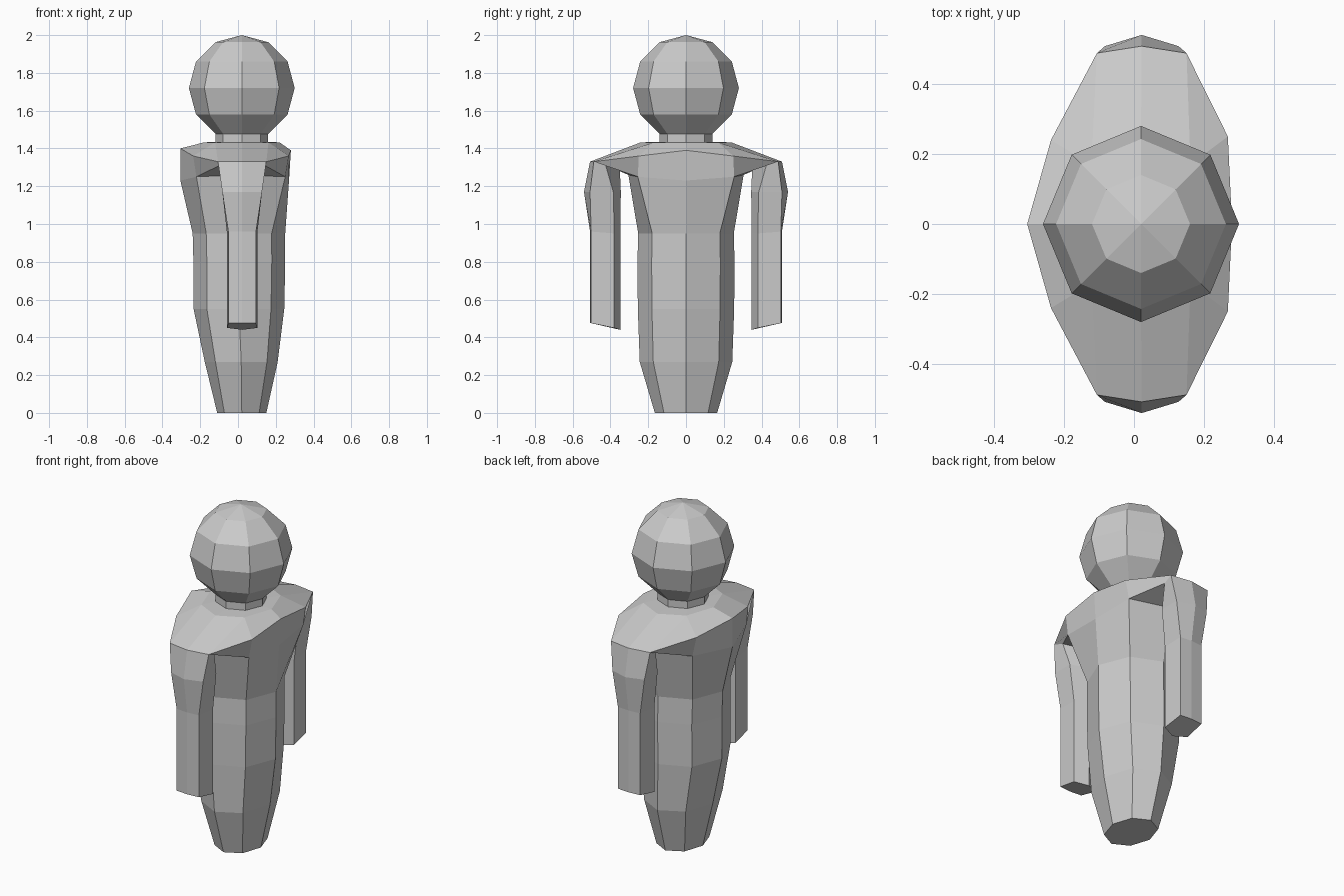
import bpy, bmesh
from math import sin, cos, pi
from mathutils import Vector

if "Cube" in bpy.data.objects:
    bpy.data.objects.remove(bpy.data.objects["Cube"])

bm = bmesh.new()

def add(points):
    return [bm.verts.new(Vector(p)) for p in points]

def half_ring(cx, rx, ry, z):
    """Five points of an octagon, on the +y side."""
    return add([(cx + rx * cos(i * pi / 4),
                 0 if i in (0, 4) else ry * sin(i * pi / 4), z) for i in range(5)])

def bridge(a, b, closed=False):
    n = len(a)
    for i in range(n if closed else n - 1):
        j = (i + 1) % n
        bm.faces.new((a[i], a[j], b[j], b[i]))

# tapered trunk, up to the armpit
trunk = [half_ring(*r) for r in [(.02, .13, .165, 0), (.017, .193, .245, .27),
                                 (.005, .24, .255, .55), (.007, .243, .257, .8),
                                 (.005, .245, .253, .95)]]
pit = add([(.27, 0, 1.23), (.25, .255, 1.25), (.02, .305, 1.26),
           (-.22, .255, 1.25), (-.305, 0, 1.23)])
trunk.append(pit)
bm.faces.new(trunk[0])
for a, b in zip(trunk, trunk[1:]):
    bridge(a, b)

# neck and its base
base = half_ring(.02, .2, .24, 1.432)
low = half_ring(.02, .14, .14, 1.435)
high = half_ring(.02, .14, .14, 1.478)
bridge(base, low)
bridge(low, high)

# arm: six-sided rings (outer centre, front corner, mid, inner, mid, back corner)
def arm_ring(w, outer, corner, mid, mw, inner, zo, zm, zi):
    c = .022
    return add([(c, outer, zo), (c + w, corner, zo), (c + mw, mid, zm),
                (c, inner, zi), (c - mw, mid, zm), (c - w, corner, zo)])

arm = [arm_ring(.128, .508, .488, .425, .12, .35, 1.33, 1.31, 1.285),
       arm_ring(.105, .54, .508, .385, .105, .345, 1.17, 1.17, 1.17),
       arm_ring(.073, .508, .502, .38, .08, .348, .96, .95, .95),
       arm_ring(.073, .508, .502, .38, .08, .348, .475, .45, .44)]
for a, b in zip(arm, arm[1:]):
    bridge(a, b, True)
bm.faces.new(arm[-1])

# chest and shoulder yoke
top = arm[0]
f0, f1, b1, b0 = add([(.28, 0, 1.39), (.268, .25, 1.36),
                      (-.237, .24, 1.36), (-.305, 0, 1.4)])
for face in [(pit[0], pit[1], f1, f0), (pit[3], pit[4], b0, b1),
             (f0, f1, base[1], base[0]), (b1, b0, base[4], base[3]),
             (f1, top[1], base[1]), (b1, top[5], base[3]),
             (base[1], top[1], top[0], base[2]), (base[3], top[5], top[0], base[2]),
             (pit[1], top[2], top[1], f1), (pit[3], top[4], top[5], b1),
             (pit[1], pit[2], top[3], top[2]), (pit[2], pit[3], top[4], top[3])]:
    bm.faces.new(face)

# mirror the half body across y = 0
geom = bm.verts[:] + bm.edges[:] + bm.faces[:]
bmesh.ops.mirror(bm, geom=geom, axis='Y', merge_dist=.0001)
bmesh.ops.remove_doubles(bm, verts=bm.verts[:], dist=.0001)
bmesh.ops.recalc_face_normals(bm, faces=bm.faces[:])
mesh = bpy.data.meshes.new("body")
bm.to_mesh(mesh)
bm.free()
bpy.context.collection.objects.link(bpy.data.objects.new("body", mesh))

# faceted head
bpy.ops.mesh.primitive_uv_sphere_add(segments=8, ring_count=6, radius=.28,
                                     location=(.02, 0, 1.72))
bpy.context.object.name = "head"
